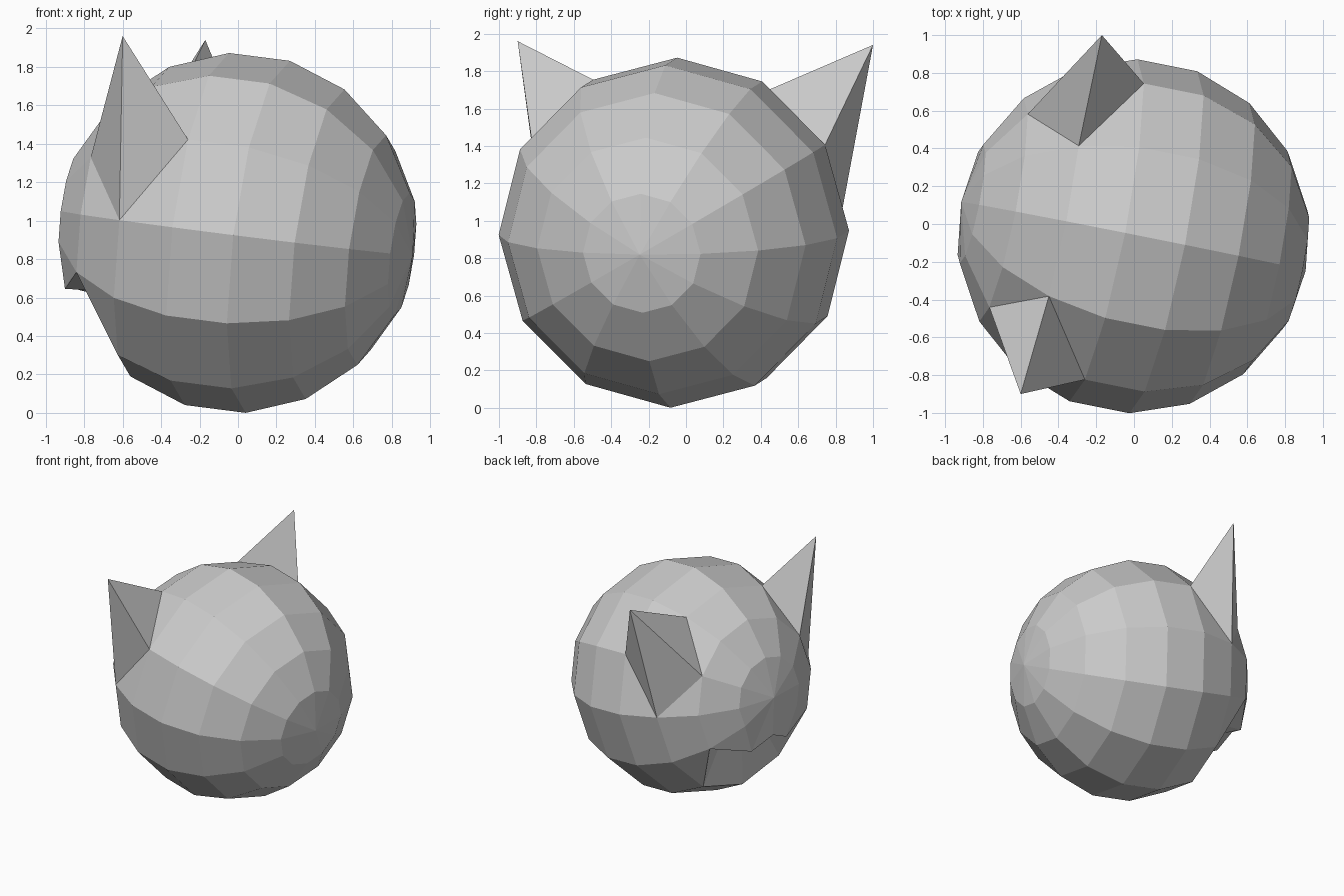
import bpy, bmesh
from math import sin, cos, radians
from mathutils import Vector, Matrix

if "Cube" in bpy.data.objects:
    bpy.data.objects.remove(bpy.data.objects["Cube"])

R = 0.937
CENTRE = Vector((-0.003, -0.065, 0.936))

# Tilted sphere frame: pole points right, "top" points up, "front" towards -y
pole = Vector((0.974, -0.195, -0.125)).normalized()
top = Vector((0, 0.01, 1))
top = (top - pole * top.dot(pole)).normalized()
front = pole.cross(top)

# Head: low-poly sphere, 12 segments and 20 degree rings
bm = bmesh.new()
rot = Matrix((top, front, pole)).transposed().to_4x4()
bmesh.ops.create_uvsphere(bm, u_segments=12, v_segments=9, radius=R,
                          matrix=Matrix.Translation(CENTRE) @ rot)


def vert(ring, phi):
    """Sphere vertex at an angle from the pole and around it (0 = top, 90 = front)."""
    t, p = radians(ring), radians(phi)
    co = CENTRE + R * (pole * cos(t) + (top * cos(p) + front * sin(p)) * sin(t))
    return min(bm.verts, key=lambda v: (v.co - co).length)


ears = {vert(120, 60): (-0.60, -0.90, 1.96), vert(120, -60): (-0.17, 1.0, 1.94)}
mouth = [vert(140, a) for a in (150, 180, 210)]
fangs = {vert(160, 150): (-0.90, -0.07, 0.645), vert(160, 210): (-0.83, 0.30, 0.64)}

# Cut the quads around each moved vertex so it forms a clean pyramid
moved = set(ears) | set(mouth)
for v in list(moved):
    for f in list(v.link_faces):
        if len(f.verts) == 4 and sum(w in moved for w in f.verts) == 1:
            pair = [w for w in f.verts if w is not v and
                    any(w in e.verts for e in v.link_edges)]
            bmesh.utils.face_split(f, pair[0], pair[1])

# Ears and fangs are pulled out, the mouth is pushed in
for v, co in {**ears, **fangs}.items():
    v.co = co
for v in mouth:
    v.co = CENTRE + (v.co - CENTRE) * 0.72

bmesh.ops.recalc_face_normals(bm, faces=bm.faces)
mesh = bpy.data.meshes.new("head")
bm.to_mesh(mesh)
bm.free()
bpy.context.collection.objects.link(bpy.data.objects.new("head", mesh))
